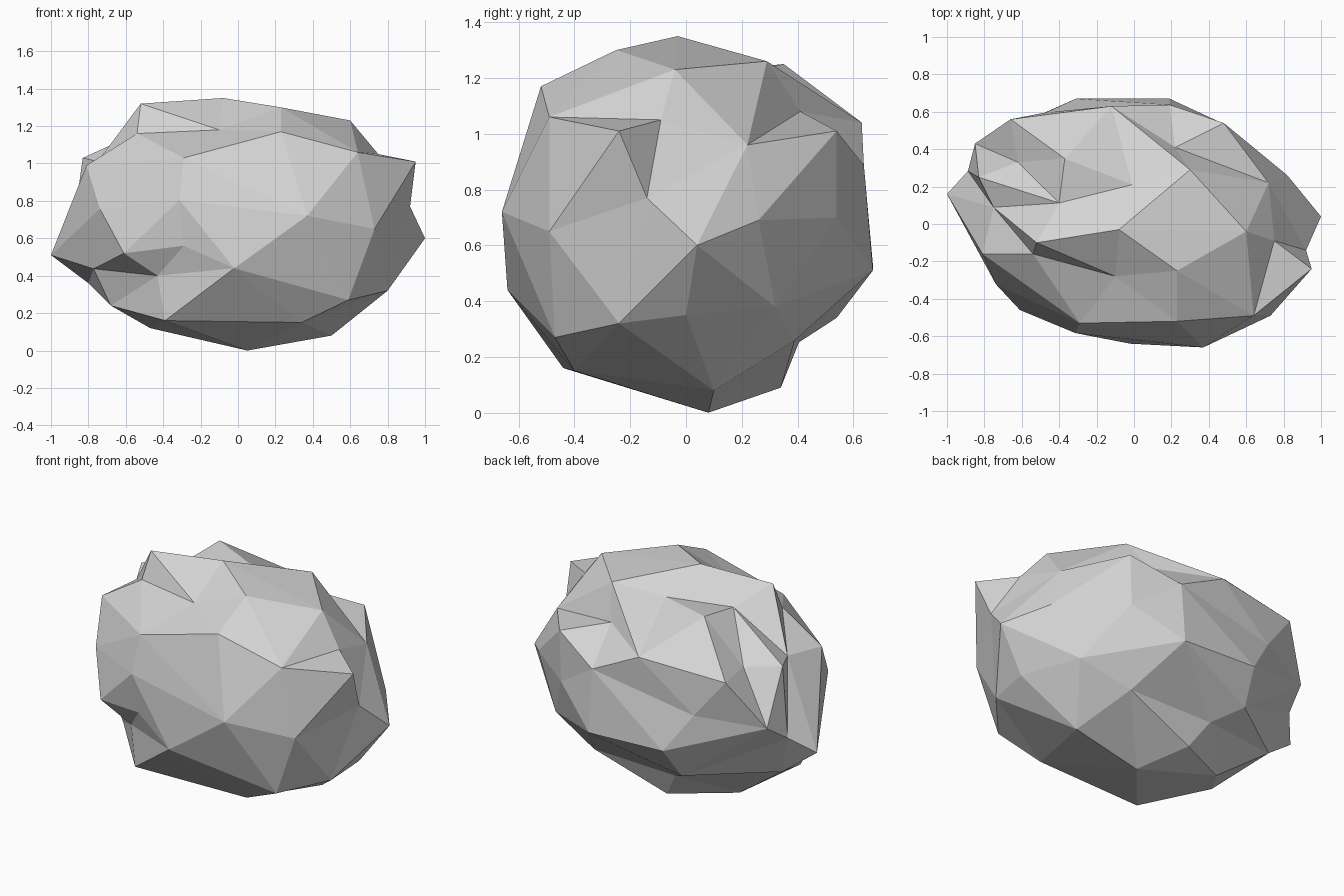
import bpy
import bmesh
from mathutils import Vector

# Remove only the default object
default = bpy.data.objects.get("Cube")
if default:
    bpy.data.objects.remove(default, do_unlink=True)


def flat_material(name, colour):
    material = bpy.data.materials.new(name)
    material.use_nodes = True
    material.diffuse_color = colour
    shader = next(n for n in material.node_tree.nodes if n.type == "BSDF_PRINCIPLED")
    shader.inputs["Base Color"].default_value = colour
    shader.inputs["Roughness"].default_value = 0.9
    return material


CENTRE = Vector((0, 0, 0.68))
RADII = Vector((1, 0.67, 0.67))

# Chiselled corners of the boulder, in hundredths of a unit
CORNERS = [
    # front brow, crest and its cracks
    (-29, -53, 103), (23, -52, 117), (64, -49, 106), (23, -25, 130),
    (-8, -3, 135), (-52, -10, 132), (-54, -16, 116), (-10, -28, 118),
    (60, -4, 123), (30, 29, 126), (-37, 35, 125), (-1, 21, 122),
    # left end with its hollow under the crest
    (95, -24, 101), (100, 4, 60), (92, -14, 77), (73, -49, 65),
    (82, 26, 69), (72, 22, 96), (80, -24, 32), (66, 32, 38),
    (75, -9, 105), (82, 0, 35),
    # front face and the undercut notch
    (37, -66, 72), (-2, -64, 44), (-61, -46, 52), (-29, -55, 56),
    (-43, -42, 40), (-39, -44, 16), (59, -47, 27),
    # right end
    (-81, -16, 99), (-83, 25, 103), (-62, 33, 100), (-66, 56, 100),
    (-85, 43, 72), (-100, 16, 51), (-68, -14, 24), (-80, 21, 36),
    # back face
    (48, 54, 101), (47, 54, 70), (22, 41, 108), (-12, 63, 104),
    (19, 67, 51), (-31, 67, 53), (-35, 54, 34), (35, 39, 26),
    # underside
    (-47, 15, 12), (5, 8, 0), (50, 10, 8), (34, -40, 15), (-11, 34, 9),
]

# Bumps and dents halfway between two corners: above one pushes outwards
BUMPS = [
    (32, 42, 0.97), (5, 10, 0.9), (29, 31, 1.05), (29, 24, 1.04),
    (0, 25, 1.08), (34, 26, 1.08), (34, 33, 0.96), (40, 38, 1.09),
    (43, 49, 0.92),
]

# Ridges, as pairs of corners, that are turned into valleys
TURNED_RIDGES = [(8, 37), (9, 37), (39, 10), (39, 11)]


def wrap_facets(places):
    """Spread the corners over a ball, skin it with triangles, then push
    each corner out to its own place so that hollows stay hollow."""
    bm = bmesh.new()
    verts = []
    for place in places:
        offset = place - CENTRE
        direction = Vector(o / r for o, r in zip(offset, RADII)).normalized()
        verts.append(bm.verts.new(direction))
    bmesh.ops.convex_hull(bm, input=verts)
    for vert, place in zip(verts, places):
        vert.co = place
    return bm, verts


def turn_ridge(bm, first, second):
    """Run the shared edge of two facets along their other diagonal."""
    edge = bm.edges.get((first, second))
    if edge:
        bmesh.utils.edge_rotate(edge, True)


# Boulder body, flat shaded
places = [Vector(corner) / 100 for corner in CORNERS]
for first, second, push in BUMPS:
    middle = places[first].lerp(places[second], 0.5)
    places.append(CENTRE.lerp(middle, push))

mesh = bpy.data.meshes.new("boulder")
bm, verts = wrap_facets(places)
for first, second in TURNED_RIDGES:
    turn_ridge(bm, verts[first], verts[second])
bmesh.ops.recalc_face_normals(bm, faces=bm.faces)
for face in bm.faces:
    face.smooth = False
bm.to_mesh(mesh)
bm.free()
mesh.materials.append(flat_material("stone grey", (0.66, 0.66, 0.66, 1)))
boulder = bpy.data.objects.new("boulder", mesh)
bpy.context.scene.collection.objects.link(boulder)
